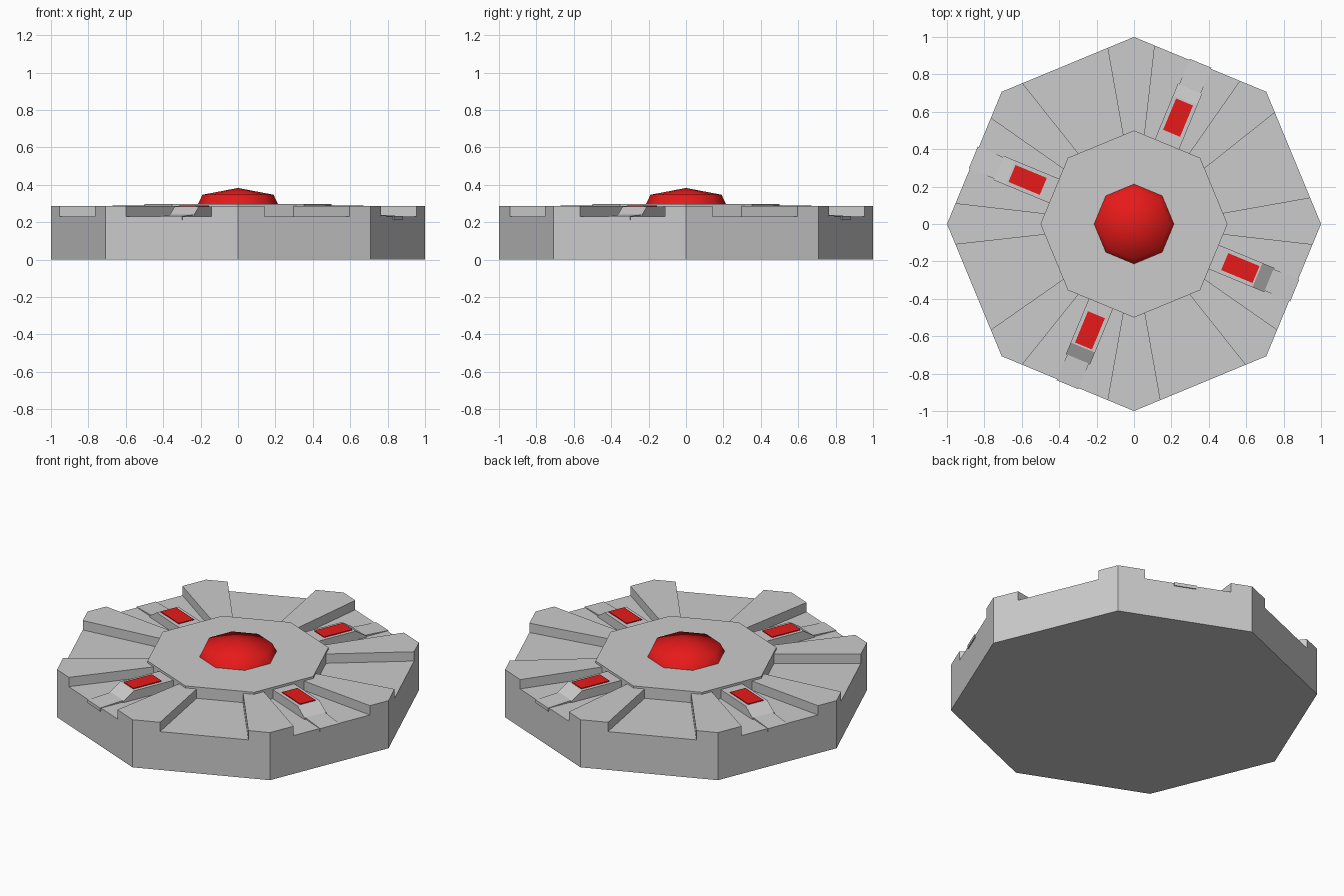
import bpy, bmesh
from math import cos, sin, pi, radians
from mathutils import Matrix, Vector

if "Cube" in bpy.data.objects:
    bpy.data.objects.remove(bpy.data.objects["Cube"])


def new_object(name, bm, mat=None):
    bmesh.ops.recalc_face_normals(bm, faces=bm.faces)
    me = bpy.data.meshes.new(name)
    bm.to_mesh(me)
    bm.free()
    ob = bpy.data.objects.new(name, me)
    bpy.context.collection.objects.link(ob)
    if mat:
        me.materials.append(mat)
    return ob


def add_prism(bm, points, direction):
    """Extrude a closed outline of 3D points along a direction."""
    face = bm.faces.new([bm.verts.new(p) for p in points])
    geo = bmesh.ops.extrude_face_region(bm, geom=[face])["geom"]
    # keep the starting face as the closing cap
    verts = [g for g in geo if isinstance(g, bmesh.types.BMVert)]
    bmesh.ops.translate(bm, verts=verts, vec=direction)
    if not face.is_valid:
        raise RuntimeError("open prism")


def corner(i, r=1.0):
    return Vector((r * cos(i * pi / 4), r * sin(i * pi / 4), 0))


def octagon(name, r, z0, z1):
    bm = bmesh.new()
    up = Vector((0, 0, z0))
    add_prism(bm, [corner(i, r) + up for i in range(8)], (0, 0, z1 - z0))
    return new_object(name, bm)


def radial_profile(name, profile, width, angle, mat=None):
    """Side profile (radius, height) given a width, turned to an angle."""
    bm = bmesh.new()
    add_prism(bm, [(r, -width / 2, z) for r, z in profile], (0, width, 0))
    bm.transform(Matrix.Rotation(radians(angle), 4, "Z"))
    return new_object(name, bm, mat)


red = bpy.data.materials.new("red")
red.diffuse_color = (0.8, 0.01, 0.01, 1)
red.use_nodes = True
red.node_tree.nodes["Principled BSDF"].inputs["Base Color"].default_value = red.diffuse_color

# Octagonal base with a wedge channel cut into every side
base = octagon("base", 1.0, 0, 0.286)
bm = bmesh.new()
for i in range(8):
    a, b = corner(i), corner(i + 1)
    t0, t1 = (0.155, 0.80) if i in (4, 5) else (0.2, 0.843)
    p, q = a.lerp(b, t0), a.lerp(b, t1)
    p2, q2 = a.lerp(b, 0.16) * 0.46, a.lerp(b, 0.84) * 0.46
    p, q = p + (p - p2) * 0.2, q + (q - q2) * 0.2
    up = Vector((0, 0, 0.23))
    add_prism(bm, [v + up for v in (p2, p, q, q2)], (0, 0, 0.3))
cutter = new_object("channel_cutter", bm)
cutter.hide_render = True
cutter.hide_set(True)
cut = base.modifiers.new("channels", "BOOLEAN")
cut.operation = "DIFFERENCE"
cut.solver = "EXACT"
cut.object = cutter

# Raised centre plate
octagon("centre_plate", 0.5, 0.2, 0.298)

# Red faceted dome
bm = bmesh.new()
rings = [[bm.verts.new(corner(i, r) + Vector((0, 0, z))) for i in range(8)]
         for r, z in ((0.217, 0.29), (0.19, 0.347))]
top = bm.verts.new((0, 0, 0.383))
for i in range(8):
    j = (i + 1) % 8
    bm.faces.new((rings[0][i], rings[0][j], rings[1][j], rings[1][i]))
    bm.faces.new((rings[1][i], rings[1][j], top))
bm.faces.new(rings[0][::-1])
dome = new_object("dome", bm, red)
for f in dome.data.polygons:
    f.use_smooth = len(f.vertices) < 8

# Four light housings, each with a sloped nose, an outer tongue and a red lamp
for k in range(4):
    ang = 67.5 + 90 * k
    radial_profile(f"light_housing_{k + 1}",
                   [(0.42, 0.22), (0.785, 0.22), (0.785, 0.238),
                    (0.715, 0.284), (0.42, 0.284)], 0.14, ang)
    radial_profile(f"light_tongue_{k + 1}",
                   [(0.75, 0.212), (0.93, 0.212), (0.93, 0.232),
                    (0.75, 0.242)], 0.125, ang)
    radial_profile(f"lamp_{k + 1}",
                   [(0.525, 0.27), (0.706, 0.27), (0.706, 0.289),
                    (0.525, 0.289)], 0.098, ang, red)
